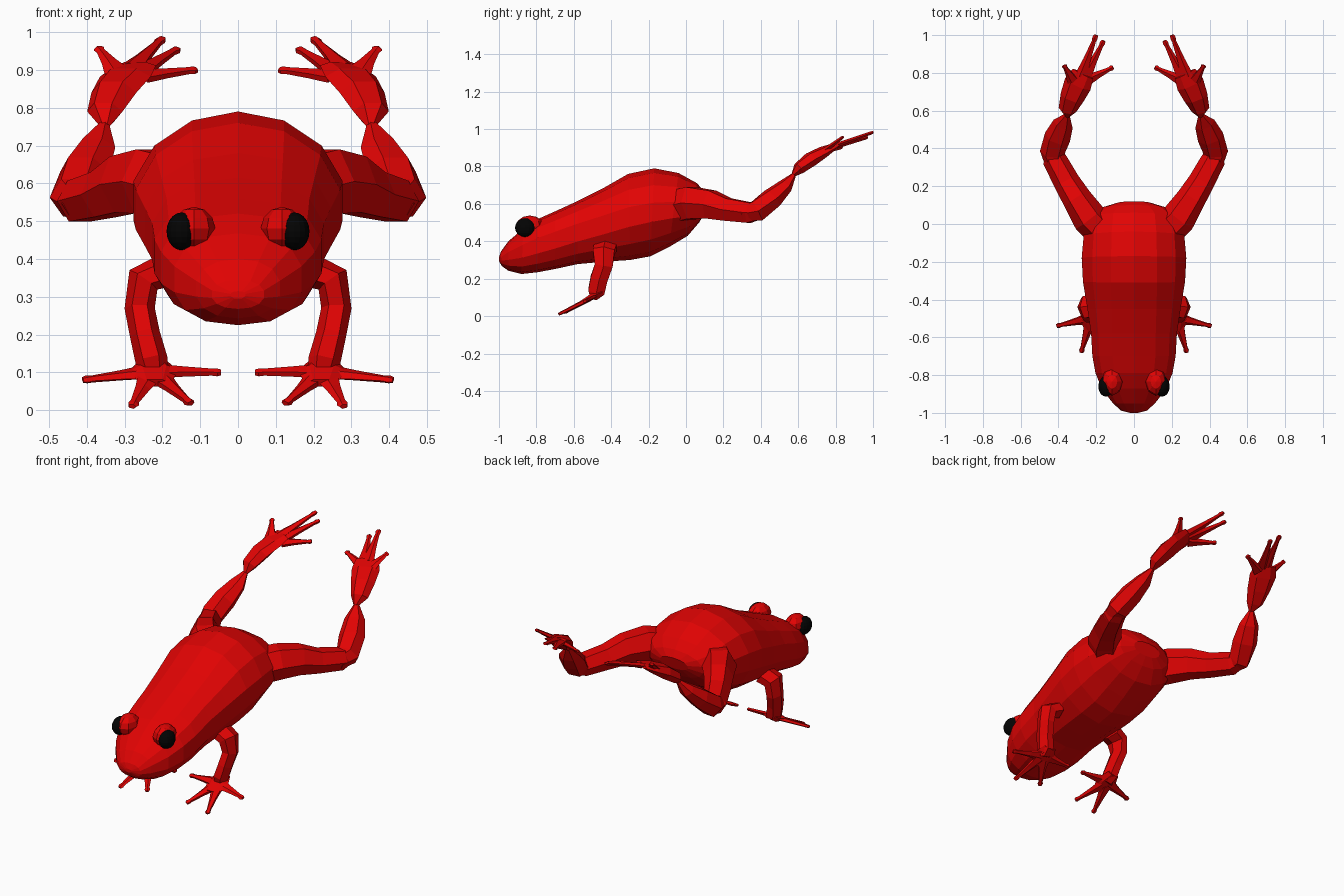
import bpy, bmesh, math
from mathutils import Vector

cube = bpy.data.objects.get("Cube")
if cube:
    bpy.data.objects.remove(cube, do_unlink=True)


def material(name, rgb):
    m = bpy.data.materials.new(name)
    m.use_nodes = True
    m.diffuse_color = (*rgb, 1)
    m.node_tree.nodes["Principled BSDF"].inputs["Base Color"].default_value = (*rgb, 1)
    return m


RED = material("bright_red_skin", (0.75, 0.001, 0.001))
BLACK = material("black_eye", (0.001, 0.001, 0.001))


def finish(bm, name, mat, mirror):
    bmesh.ops.recalc_face_normals(bm, faces=bm.faces)
    mesh = bpy.data.meshes.new(name)
    bm.to_mesh(mesh)
    bm.free()
    mesh.materials.append(mat)
    obj = bpy.data.objects.new(name, mesh)
    bpy.context.collection.objects.link(obj)
    if mirror:
        obj.modifiers.new("Mirror", "MIRROR").use_mirror_merge = False
    return obj


def loft(name, rings, mirror=True):
    """Skin a list of equal point rings and cap both ends."""
    bm = bmesh.new()
    loops = [[bm.verts.new(p) for p in ring] for ring in rings]
    n = len(loops[0])
    for a, b in zip(loops, loops[1:]):
        for i in range(n):
            j = (i + 1) % n
            bm.faces.new((a[i], a[j], b[j], b[i]))
    bm.faces.new(loops[0])
    bm.faces.new(loops[-1])
    return finish(bm, name, RED, mirror)


def limb(name, path, ref=(0, 0, 1), sides=6):
    """Tapered limb through (x, y, z, half width, half thickness)."""
    pts = [Vector(p[:3]) for p in path]
    flat = 1 / math.sin(math.pi / 3)  # keeps the full thickness on flat-topped sections
    rings = []
    for i, p in enumerate(path):
        t = (pts[min(i + 1, len(pts) - 1)] - pts[max(i - 1, 0)]).normalized()
        side = t.cross(Vector(ref)).normalized()
        up = side.cross(t) * flat
        angles = [math.tau * k / sides for k in range(sides)]
        rings.append([pts[i] + side * (p[3] * math.cos(a)) + up * (p[4] * math.sin(a))
                      for a in angles])
    return loft(name, rings)


def toes(name, roots_tips):
    """Toes lying in the tilted foot plane, webbed at the root, with a tip pad."""
    for k, (root, tip) in enumerate(roots_tips):
        a, b = Vector(root), Vector(tip)
        limb(f"{name}_{k + 1}",
             [(*a, 0.036, 0.012), (*a.lerp(b, 0.4), 0.022, 0.010),
              (*a.lerp(b, 0.85), 0.012, 0.008), (*a.lerp(b, 0.94), 0.016, 0.008),
              (*b, 0.011, 0.006)], (0, -0.5, 1), 5)


def ball(name, centre, scale, mat, u, v):
    bm = bmesh.new()
    bmesh.ops.create_uvsphere(bm, u_segments=u, v_segments=v, radius=1)
    for vert in bm.verts:
        vert.co = Vector(centre) + Vector(a * b for a, b in zip(vert.co, scale))
    return finish(bm, name, mat, True)


# Body and head: top y, top z, bottom y, bottom z, half width, squareness
BODY = [
    (-1.00, .315, -1.0, .295, .02, .9), (-.99, .345, -.985, .268, .07, .9),
    (-.95, .40, -.95, .243, .113, .88), (-.87, .468, -.88, .225, .172, .84),
    (-.79, .52, -.79, .235, .208, .82), (-.70, .56, -.70, .252, .225, .82),
    (-.58, .615, -.58, .278, .232, .84), (-.45, .68, -.45, .29, .252, .9),
    (-.31, .76, -.30, .30, .277, .98), (-.17, .79, -.19, .32, .284, 1.02),
    (-.04, .765, -.09, .37, .273, 1), (.06, .71, .01, .43, .24, .94),
    (.10, .66, .07, .50, .17, .92), (.12, .62, .10, .55, .09, .92)]

body_rings = []
for yt, zt, yb, zb, w, power in BODY:
    ring = []
    for k in range(14):
        a = math.tau * k / 14
        across, rise = (math.copysign(abs(v) ** power, v) for v in (math.sin(a), math.cos(a)))
        f = 0.5 + 0.5 * rise
        ring.append((w * across, yb + (yt - yb) * f, zb + (zt - zb) * f))
    body_rings.append(ring)
loft("body", body_rings, mirror=False)

# Eyes under lids that run back into the head
ball("eyelid", (.116, -.835, .48), (.056, .075, .058), RED, 8, 6)
ball("eyeball", (.149, -.86, .473), (.040, .054, .050), BLACK, 16, 10)

# Front legs and feet
limb("front_leg", [
    (.19, -.43, .37, .045, .06), (.25, -.44, .345, .045, .058),
    (.260, -.440, .27, .040, .048), (.246, -.465, .20, .040, .046),
    (.228, -.480, .13, .043, .044), (.222, -.495, .095, .035, .018)], (0, 1, 0))
limb("front_palm", [
    (.225, -.445, .13, .038, .016), (.222, -.50, .105, .065, .016),
    (.22, -.56, .072, .042, .010)])
toes("front_toe", [
    ((.24, -.50, .10), (.41, -.54, .08)), ((.235, -.52, .09), (.28, -.68, .01)),
    ((.21, -.52, .09), (.125, -.65, .018)), ((.205, -.50, .105), (.045, -.50, .10))])

# Hind legs: thigh, shin and long webbed foot
limb("thigh", [
    (.16, -.05, .585, .09, .085), (.235, .03, .605, .092, .085),
    (.30, .13, .597, .078, .075), (.355, .22, .57, .070, .060),
    (.42, .34, .553, .064, .054), (.435, .40, .555, .04, .036)])
limb("shin", [
    (.42, .30, .545, .045, .036), (.432, .38, .562, .066, .056),
    (.405, .46, .63, .070, .050), (.375, .53, .695, .055, .034),
    (.352, .58, .76, .012, .009)])
limb("hind_foot", [
    (.352, .57, .75, .012, .009), (.352, .605, .79, .048, .030),
    (.328, .67, .84, .064, .034), (.298, .74, .882, .074, .024),
    (.270, .795, .912, .060, .010)])
toes("hind_toe", [
    ((.32, .755, .895), (.37, .84, .958)), ((.28, .78, .905), (.20, 1.0, .983)),
    ((.255, .78, .90), (.16, .97, .955)), ((.25, .76, .885), (.11, .83, .90))])
